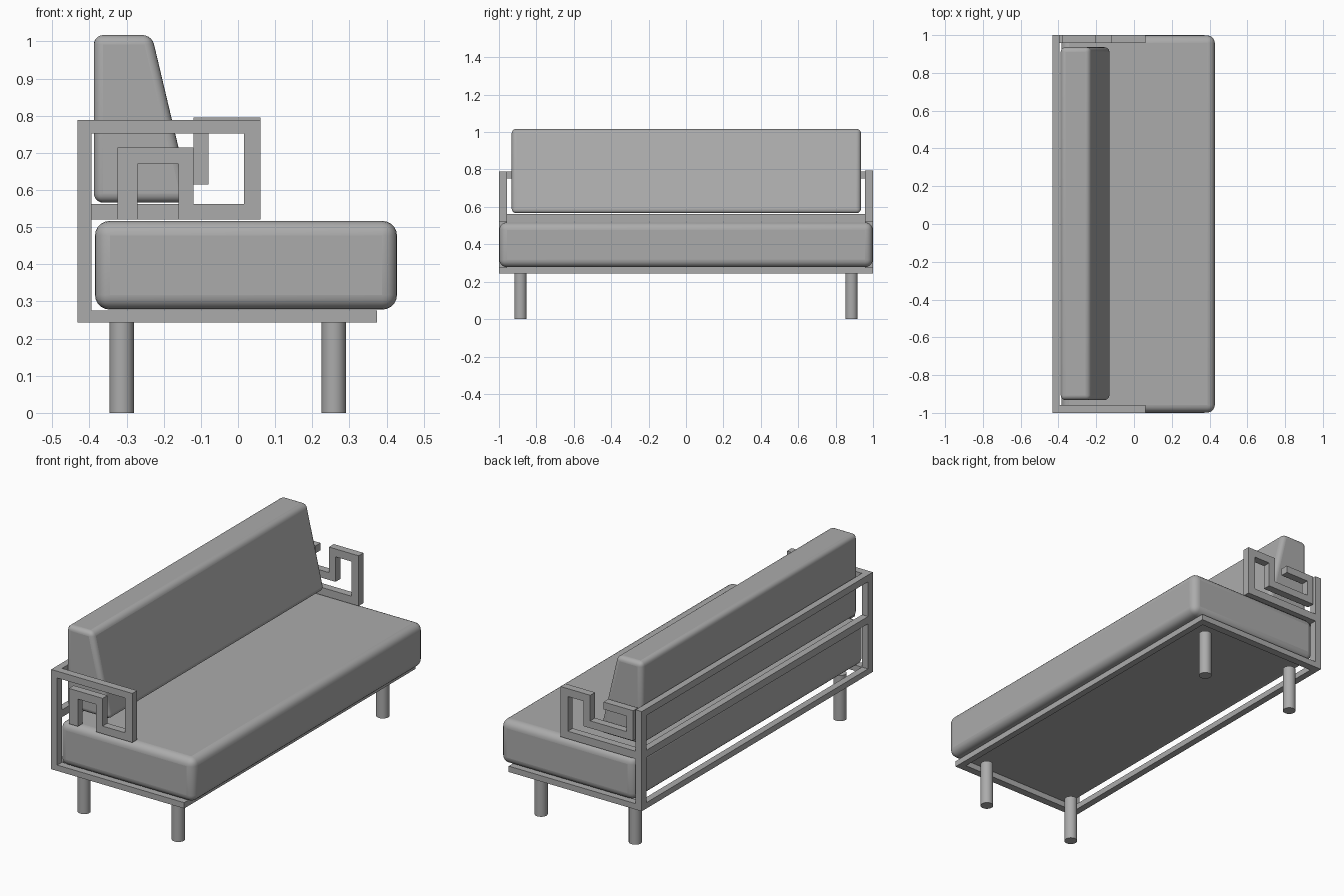
import bpy
import bmesh
import math

if "Cube" in bpy.data.objects:
    bpy.data.objects.remove(bpy.data.objects["Cube"], do_unlink=True)

GREY = (0.41, 0.41, 0.41, 1.0)
mat = bpy.data.materials.new("neutral grey")
mat.use_nodes = True
mat.diffuse_color = GREY
mat.node_tree.nodes["Principled BSDF"].inputs["Base Color"].default_value = GREY


def add_object(name, bm):
    bmesh.ops.recalc_face_normals(bm, faces=bm.faces)
    mesh = bpy.data.meshes.new(name)
    bm.to_mesh(mesh)
    bm.free()
    mesh.materials.append(mat)
    obj = bpy.data.objects.new(name, mesh)
    bpy.context.collection.objects.link(obj)
    return obj


def extrude_profile(name, points, y0, y1):
    """Extrude an outline of (x, z) points along y."""
    bm = bmesh.new()
    face = bm.faces.new([bm.verts.new((x, y0, z)) for x, z in points])
    moved = bmesh.ops.extrude_face_region(bm, geom=[face])["geom"]
    verts = [v for v in moved if isinstance(v, bmesh.types.BMVert)]
    bmesh.ops.translate(bm, verts=verts, vec=(0, y1 - y0, 0))
    return add_object(name, bm)


def box(name, x0, x1, y0, y1, z0, z1):
    return extrude_profile(name, [(x0, z0), (x1, z0), (x1, z1), (x0, z1)], y0, y1)


def shade(obj, angle):
    bpy.ops.object.select_all(action="DESELECT")
    obj.select_set(True)
    bpy.context.view_layer.objects.active = obj
    bpy.ops.object.shade_smooth_by_angle(angle=math.radians(angle))


def soften(obj, width):
    bevel = obj.modifiers.new("rounded edges", "BEVEL")
    bevel.width = width
    bevel.segments = 5
    bevel.limit_method = "ANGLE"
    shade(obj, 60)


# Cushions, the back one tapering towards the top
soften(extrude_profile("seat_cushion", [(-0.385, 0.278), (0.428, 0.278),
                                        (0.428, 0.517), (-0.385, 0.517)], -0.998, 0.998), 0.04)
soften(extrude_profile("back_cushion", [(-0.388, 0.566), (-0.125, 0.566),
                                        (-0.232, 1.017), (-0.388, 1.017)], -0.932, 0.936), 0.025)

# Base frame and rear rails
BACK, POST, TUBE = -0.432, -0.395, 0.042
END = 1.0 - TUBE
for name, z0, z1 in (("rear_base_rail", 0.243, 0.275), ("rear_middle_rail", 0.522, 0.562),
                     ("rear_top_rail", 0.752, 0.789)):
    box(name, BACK, POST, -END, END, z0, z1)
box("front_base_rail", 0.338, 0.374, -END, END, 0.243, 0.275)

# Fret arms: each is a set of bars (x0, x1, z0, z1)
right_bars = [(POST, 0.06, 0.752, 0.789), (0.016, 0.06, 0.562, 0.752),
              (-0.16, 0.06, 0.52, 0.562), (-0.16, -0.12, 0.562, 0.67),
              (-0.325, -0.12, 0.67, 0.714), (-0.325, -0.27, 0.52, 0.67)]
left_bars = [(POST, 0.06, 0.52, 0.562), (0.016, 0.06, 0.562, 0.752),
             (-0.12, 0.06, 0.752, 0.795), (-0.12, -0.08, 0.655, 0.752),
             (-0.38, -0.08, 0.615, 0.655), (-0.38, -0.34, 0.655, 0.74),
             (-0.38, -0.20, 0.74, 0.78)]
for side, y0, bars in (("right", -1.0, right_bars), ("left", END, left_bars)):
    y1 = y0 + TUBE
    box(side + "_rear_post", BACK, POST, y0, y1, 0.243, 0.789)
    box(side + "_base_rail", POST, 0.374, y0, y1, 0.243, 0.275)
    for i, (x0, x1, z0, z1) in enumerate(bars):
        box(f"{side}_arm_bar_{i + 1}", x0, x1, y0, y1, z0, z1)

# Round legs
for side, y in (("right", -0.885), ("left", 0.885)):
    for end, x in (("rear", -0.313), ("front", 0.258)):
        bpy.ops.mesh.primitive_cylinder_add(vertices=32, radius=0.033, depth=0.25,
                                            location=(x, y, 0.125))
        leg = bpy.context.object
        leg.name = f"{side}_{end}_leg"
        leg.data.materials.append(mat)
        shade(leg, 30)
